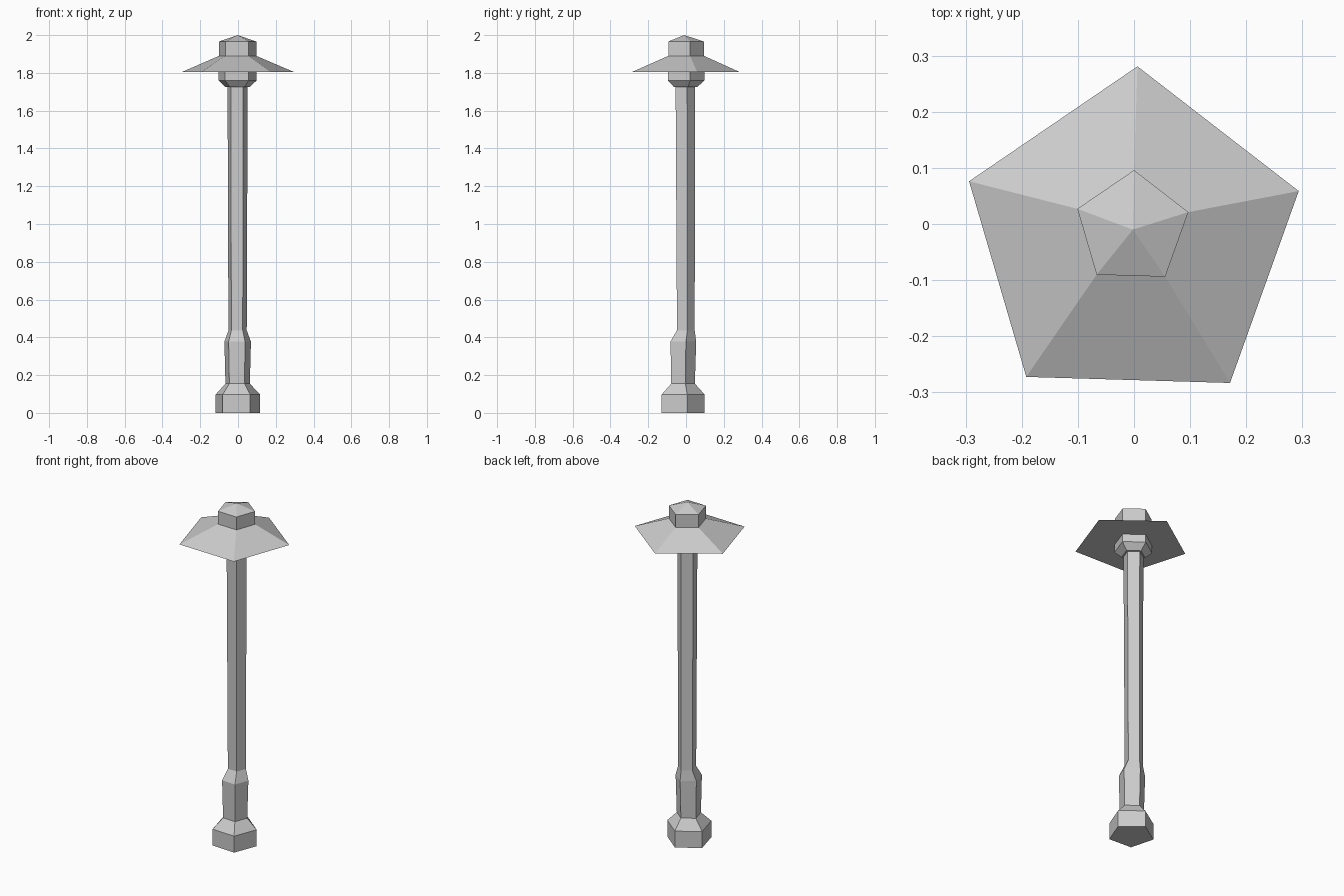
import bpy
import bmesh
import math

cube = bpy.data.objects.get("Cube")
if cube:
    bpy.data.objects.remove(cube, do_unlink=True)

SIDES = 5

grey = bpy.data.materials.new("grey_metal")
grey.use_nodes = True
colour = (0.6, 0.6, 0.6, 1)
grey.diffuse_color = colour
grey.node_tree.nodes["Principled BSDF"].inputs["Base Color"].default_value = colour


def five_sided(name, rings, phase=88.3):
    """Stack five-sided rings given as (z, radius, centre y); radius 0 is a tip."""
    bm = bmesh.new()
    loops = []
    for z, r, cy in rings:
        if r == 0:
            loops.append([bm.verts.new((-0.002, cy, z))] * SIDES)
            continue
        angles = [math.radians(phase) + i * math.tau / SIDES for i in range(SIDES)]
        loops.append([bm.verts.new((-0.003 + r * math.cos(a), cy + r * math.sin(a), z))
                      for a in angles])
    for low, high in zip(loops, loops[1:]):
        for i in range(SIDES):
            j = (i + 1) % SIDES
            corners = [low[i], low[j], high[j], high[i]]
            bm.faces.new(list(dict.fromkeys(corners)))
    # Close the ends that are not tips
    for loop in (loops[0], loops[-1]):
        if len(set(loop)) == SIDES:
            bm.faces.new(loop)
    bmesh.ops.recalc_face_normals(bm, faces=bm.faces)
    mesh = bpy.data.meshes.new(name)
    bm.to_mesh(mesh)
    bm.free()
    mesh.materials.append(grey)
    obj = bpy.data.objects.new(name, mesh)
    bpy.context.collection.objects.link(obj)
    return obj


# Foot, collar and shaft in one continuous post
five_sided("post", [
    (0, 0.124, -0.025), (0.097, 0.124, -0.025),
    (0.155, 0.068, -0.021), (0.377, 0.074, -0.02),
    (0.437, 0.051, -0.005), (1.73, 0.056, -0.008),
], phase=87)

# Flared lamp holder under the shade
five_sided("lamp_holder", [
    (1.724, 0.066, -0.008), (1.76, 0.106, -0.008), (1.82, 0.106, -0.008),
])

# Wide sloping shade with a flat underside
five_sided("shade", [(1.806, 0.309, -0.028), (1.89, 0.104, -0.008)])

# Cap with a shallow pointed roof
five_sided("cap", [
    (1.88, 0.104, -0.008), (1.966, 0.104, -0.008), (2.0, 0, -0.01),
])
